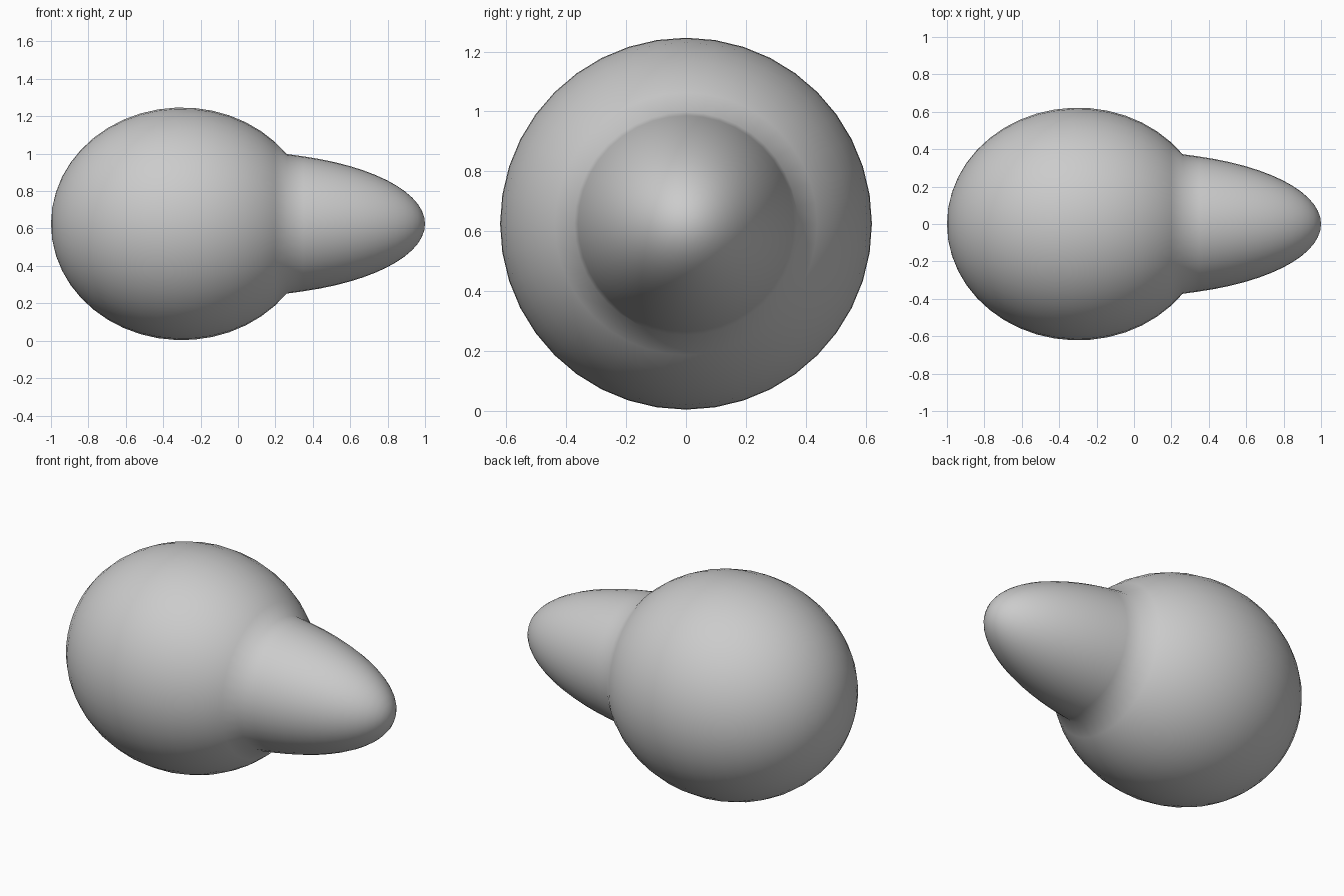
import bpy, bmesh, math
from mathutils import Vector

if "Cube" in bpy.data.objects:
    bpy.data.objects.remove(bpy.data.objects["Cube"])

AXIS_Z = 0.625
SIDES = 40
JOIN_X = 0.26


def arc(centre, length, radius, start, end, steps):
    """Points (x, r) along an ellipse with its long axis on x, from x=start to x=end."""
    a0 = math.acos(max(-1, min(1, (start - centre) / length)))
    a1 = math.acos(max(-1, min(1, (end - centre) / length)))
    return [(centre + length * math.cos(a0 + (a1 - a0) * i / steps),
             radius * math.sin(a0 + (a1 - a0) * i / steps)) for i in range(steps + 1)]


# Profile: round body, then the tapering nose that grows out of it
body = arc(-0.30, 0.70, 0.622, -1.0, JOIN_X, 18)
nose = arc(0.0, 1.0, 0.385, JOIN_X, 1.0, 14)
profile = body + nose[1:]

# Turn the profile around the x axis
bm = bmesh.new()
verts = [bm.verts.new((x, 0, r)) for x, r in profile]
edges = [bm.edges.new(pair) for pair in zip(verts, verts[1:])]
bmesh.ops.spin(bm, geom=verts + edges, cent=(0, 0, 0), axis=(1, 0, 0),
               angle=math.tau, steps=SIDES, use_duplicate=False)
bmesh.ops.remove_doubles(bm, verts=bm.verts, dist=0.0005)
bmesh.ops.recalc_face_normals(bm, faces=bm.faces)
bmesh.ops.translate(bm, verts=bm.verts, vec=Vector((0, 0, AXIS_Z)))
for face in bm.faces:
    face.smooth = True

mesh = bpy.data.meshes.new("round_body_with_nose")
bm.to_mesh(mesh)
bm.free()
obj = bpy.data.objects.new("round_body_with_nose", mesh)
bpy.context.collection.objects.link(obj)
